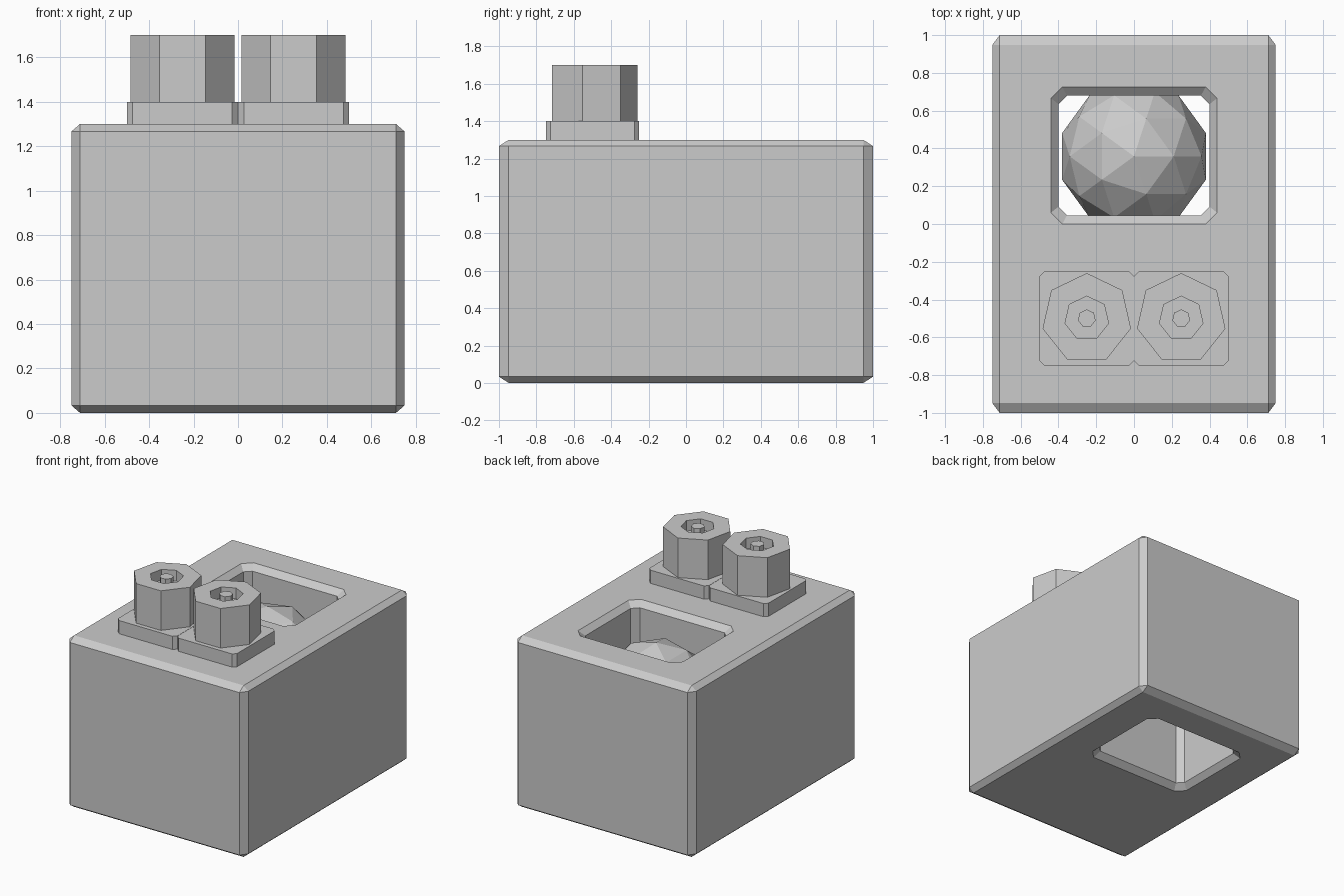
import bpy, bmesh
from math import sin, cos, tau
from mathutils import Matrix

default = bpy.data.objects.get("Cube")
if default:
    bpy.data.objects.remove(default)

grey = bpy.data.materials.new("plain grey")
grey.use_nodes = True
GREY = (0.6, 0.6, 0.6, 1)
grey.diffuse_color = GREY
grey.node_tree.nodes["Principled BSDF"].inputs["Base Color"].default_value = GREY


def add_object(name, bm):
    bmesh.ops.recalc_face_normals(bm, faces=bm.faces)
    mesh = bpy.data.meshes.new(name)
    bm.to_mesh(mesh)
    bm.free()
    mesh.materials.append(grey)
    obj = bpy.data.objects.new(name, mesh)
    bpy.context.collection.objects.link(obj)
    return obj


def loft(name, rings):
    """Skin a stack of equal-sized point rings and cap both ends."""
    bm = bmesh.new()
    loops = [[bm.verts.new(p) for p in ring] for ring in rings]
    for low, high in zip(loops, loops[1:]):
        for i in range(len(low)):
            j = (i + 1) % len(low)
            bm.faces.new((low[i], low[j], high[j], high[i]))
    bm.faces.new(loops[0][::-1])
    bm.faces.new(loops[-1])
    return add_object(name, bm)


def cut_rect(cx, cy, hx, hy, cut, z):
    """Rectangle with its four corners cut off."""
    ring = []
    for sx, sy in ((1, 1), (-1, 1), (-1, -1), (1, -1)):
        pair = [(cx + sx * hx, cy + sy * (hy - cut), z),
                (cx + sx * (hx - cut), cy + sy * hy, z)]
        ring += pair if sx == sy else pair[::-1]
    return ring


def heptagon(cx, cy, r, z):
    return [(cx - r * sin(tau * i / 7), cy + r * cos(tau * i / 7), z) for i in range(7)]


# Main block with chamfered edges
bm = bmesh.new()
bmesh.ops.create_cube(bm, size=2)
bmesh.ops.bevel(bm, geom=bm.edges[:], offset=0.052, segments=1, affect='EDGES')
bmesh.ops.transform(bm, matrix=Matrix.Translation((0, 0, 0.65)) @ Matrix.Diagonal((0.75, 1, 0.65, 1)), verts=bm.verts)
block = add_object("block", bm)

# Through hole, flared at the top and bottom rims
BALL_Y = 0.363
cutter = loft("hole_cutter", [
    cut_rect(0, BALL_Y, hx, hy, cut, z) for hx, hy, cut, z in (
        (0.45, 0.375, 0.065, -0.01), (0.4, 0.317, 0.045, 0.04),
        (0.4, 0.317, 0.045, 1.26), (0.45, 0.375, 0.065, 1.31))])
cutter.hide_render = True
cutter.hide_set(True)
hole = block.modifiers.new("hole", 'BOOLEAN')
hole.operation = 'DIFFERENCE'
hole.solver = 'EXACT'
hole.object = cutter

# Faceted ball held inside the hole
bm = bmesh.new()
bmesh.ops.create_icosphere(bm, subdivisions=2, radius=0.4, matrix=Matrix.Translation((0, BALL_Y - 0.005, 0.81)))
add_object("ball", bm)

# Two square plates, each with a seven-sided knob, recess and centre peg
for side, x in (("right", -0.25), ("left", 0.25)):
    loft(side + "_plate", [cut_rect(x, -0.5, 0.249, 0.249, 0.025, z) for z in (1.3, 1.4)])
    loft(side + "_knob", [heptagon(x, -0.5, r, z) for r, z in (
        (0.24, 1.4), (0.24, 1.7), (0.118, 1.7), (0.118, 1.62), (0.048, 1.62), (0.048, 1.7))])
